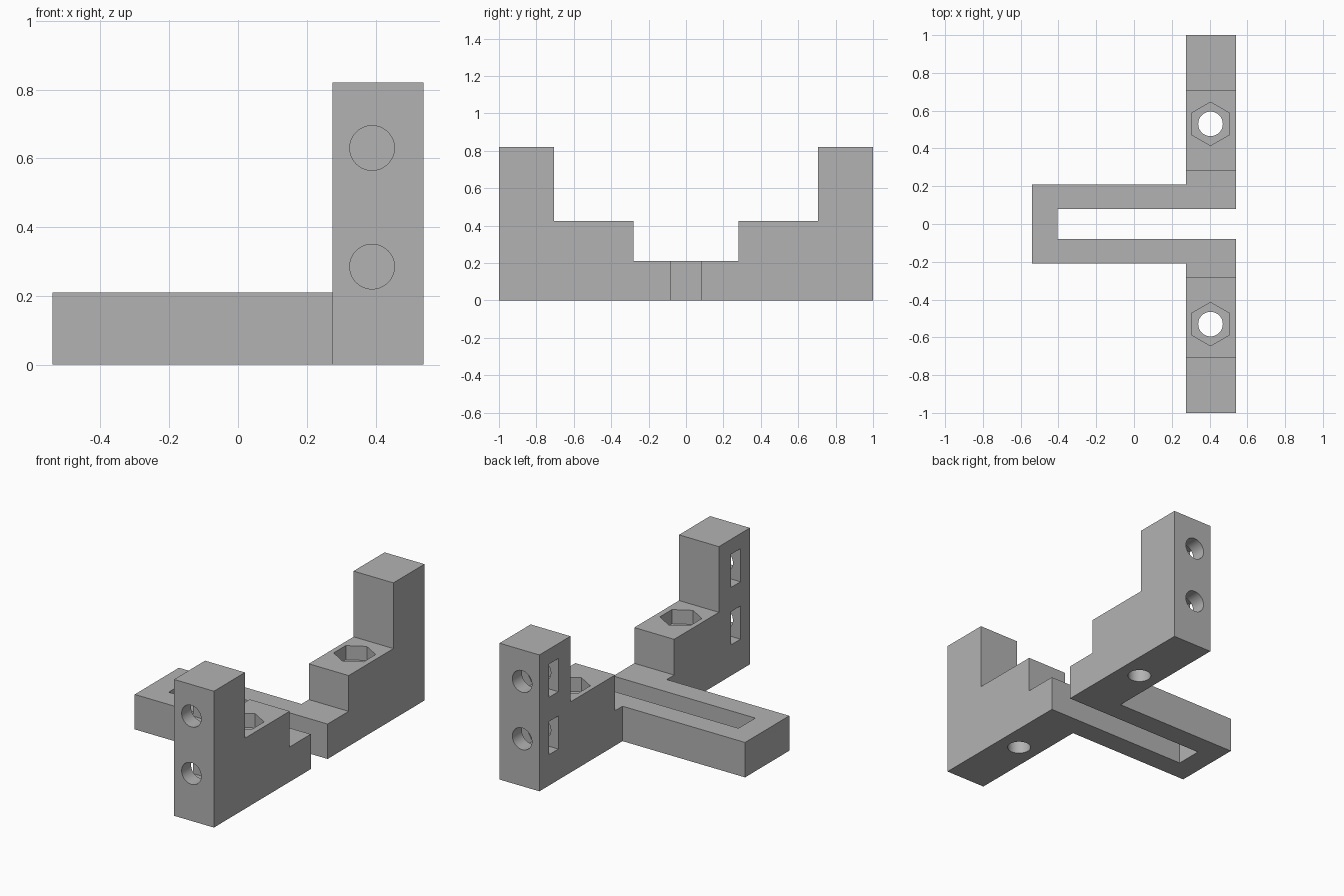
import bpy, bmesh, math
from mathutils import Matrix, Vector

cube = bpy.data.objects.get("Cube")
if cube:
    bpy.data.objects.remove(cube, do_unlink=True)

grey = bpy.data.materials.new("plain grey")
grey.use_nodes = True
grey.diffuse_color = (0.45, 0.45, 0.45, 1)
grey.node_tree.nodes["Principled BSDF"].inputs["Base Color"].default_value = grey.diffuse_color


def prism(name, points, direction):
    """Extrude a flat 3D outline along a direction."""
    bm = bmesh.new()
    face = bm.faces.new([bm.verts.new(p) for p in points])
    ext = bmesh.ops.extrude_face_region(bm, geom=[face])
    verts = [v for v in ext["geom"] if isinstance(v, bmesh.types.BMVert)]
    bmesh.ops.translate(bm, verts=verts, vec=direction)
    bmesh.ops.recalc_face_normals(bm, faces=bm.faces)
    mesh = bpy.data.meshes.new(name)
    bm.to_mesh(mesh)
    bm.free()
    mesh.materials.append(grey)
    obj = bpy.data.objects.new(name, mesh)
    bpy.context.collection.objects.link(obj)
    return obj


def ring(centre, radius, sides, axis, turn=0.0):
    """Regular outline around a centre, perpendicular to the axis."""
    rot = {"x": Matrix.Rotation(math.pi / 2, 3, "Y"),
           "y": Matrix.Rotation(math.pi / 2, 3, "X"),
           "z": Matrix.Identity(3)}[axis]
    angles = [turn + math.tau * i / sides for i in range(sides)]
    return [Vector(centre) + rot @ Vector((radius * math.cos(a), radius * math.sin(a), 0))
            for a in angles]


def combine(target, helper, operation):
    helper.hide_render = True
    mod = target.modifiers.new("combine", "BOOLEAN")
    mod.operation = operation
    mod.solver = "EXACT"
    mod.object = helper
    bpy.context.view_layer.objects.active = target
    bpy.ops.object.modifier_apply(modifier=mod.name)
    bpy.data.objects.remove(helper, do_unlink=True)


X0, X1 = 0.275, 0.54      # bracket width
HOLE, NUT = 0.065, 0.115  # bolt hole and nut radii

# Long slotted arm, open towards the brackets
arm = [(-0.54, -0.21), (X0, -0.21), (X0, -0.08), (-0.405, -0.08),
       (-0.405, 0.08), (X0, 0.08), (X0, 0.21), (-0.54, 0.21)]
body = prism("slotted_mounting_bracket", [(x, y, 0) for x, y in arm], (0, 0, 0.21))

# Stepped side brackets with tall end posts
steps = [(0.08, 0), (1, 0), (1, 0.82), (0.705, 0.82), (0.705, 0.425),
         (0.28, 0.425), (0.28, 0.21), (0.08, 0.21)]
for s in (-1, 1):
    side = prism("stepped_side", [(X0, s * y, z) for y, z in steps], (X1 - X0, 0, 0))

    # Vertical bolt hole with a hexagonal nut pocket in the step
    combine(side, prism("bolt_hole", ring((0.405, s * 0.53, -0.1), HOLE, 48, "z"),
                        (0, 0, 0.7)), "DIFFERENCE")
    combine(side, prism("nut_pocket", ring((0.405, s * 0.53, 0.34), NUT, 6, "z", math.pi / 2),
                        (0, 0, 0.2)), "DIFFERENCE")

    # Screw holes in the post end, each crossed by a nut slot from the inner side
    for z in (0.285, 0.63):
        combine(side, prism("screw_hole", ring((0.39, s * 1.1, z), HOLE, 48, "y"),
                            (0, -s * 0.35, 0)), "DIFFERENCE")
        h = NUT * math.sin(math.pi / 3)
        slot = [(0.2, -h), (0.39 + NUT / 2, -h), (0.39 + NUT, 0), (0.39 + NUT / 2, h), (0.2, h)]
        combine(side, prism("nut_slot", [(x, s * 0.82, z + dz) for x, dz in slot],
                            (0, s * 0.09, 0)), "DIFFERENCE")
    combine(body, side, "UNION")

# Tidy the joined surface and smooth only the round holes
bm = bmesh.new()
bm.from_mesh(body.data)
bmesh.ops.remove_doubles(bm, verts=bm.verts, dist=0.0001)
bm.to_mesh(body.data)
bm.free()
bpy.ops.object.select_all(action="DESELECT")
body.select_set(True)
bpy.context.view_layer.objects.active = body
bpy.ops.object.shade_smooth_by_angle(angle=math.radians(30))
